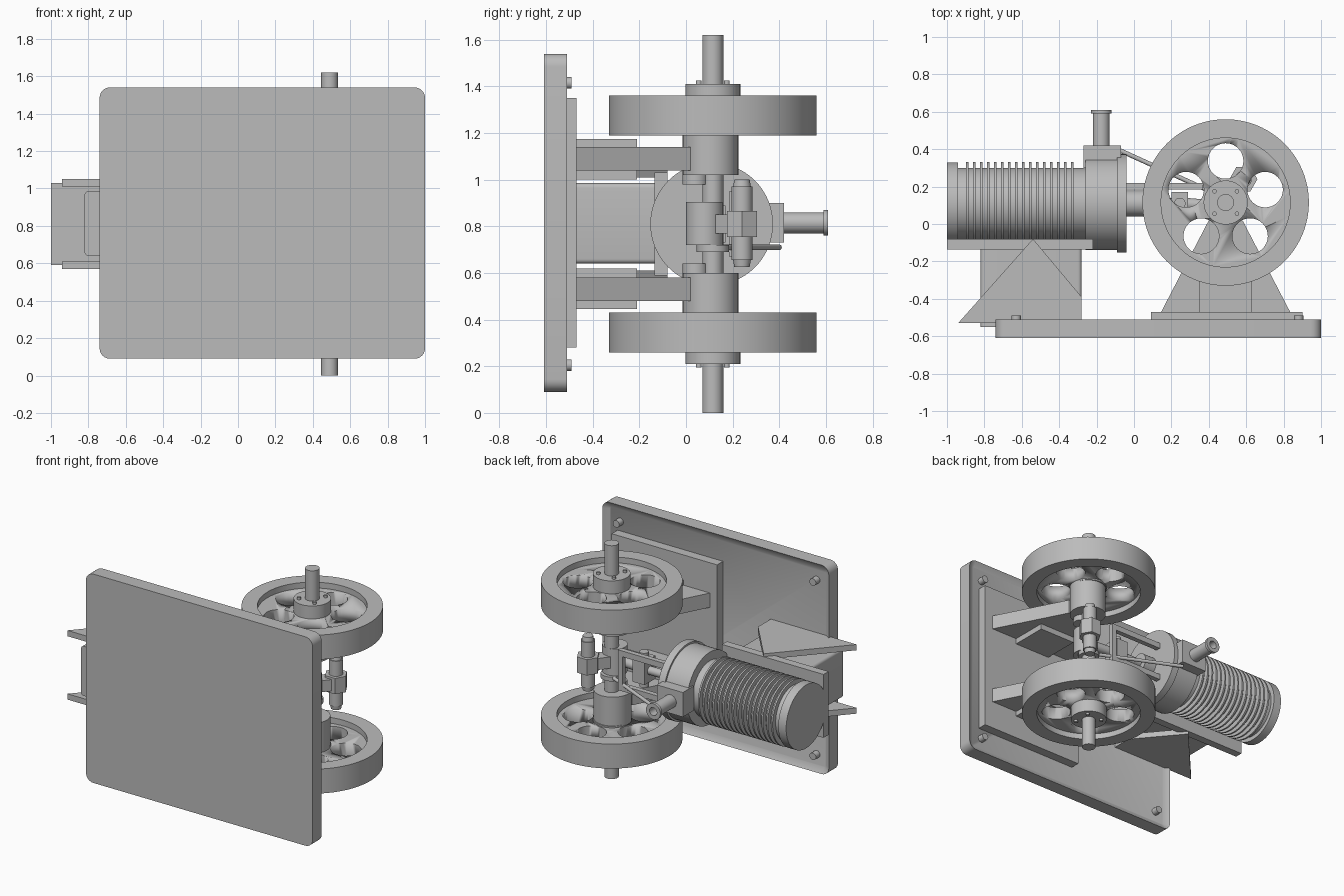
import bpy, bmesh, math
from mathutils import Vector

if "Cube" in bpy.data.objects:
    bpy.data.objects.remove(bpy.data.objects["Cube"])

grey = bpy.data.materials.new("cast_grey")
grey.use_nodes = True
GREY = (0.5, 0.5, 0.5, 1)
grey.diffuse_color = GREY
grey.node_tree.nodes["Principled BSDF"].inputs["Base Color"].default_value = GREY

MID = 0.81           # height of the mirror plane
SX, SY = 0.49, 0.115  # crankshaft axis
CY = 0.11            # cylinder axis


def finish(name, bm):
    bmesh.ops.recalc_face_normals(bm, faces=bm.faces)
    mesh = bpy.data.meshes.new(name)
    bm.to_mesh(mesh)
    bm.free()
    ob = bpy.data.objects.new(name, mesh)
    bpy.context.collection.objects.link(ob)
    mesh.materials.append(grey)
    bpy.ops.object.select_all(action='DESELECT')
    ob.select_set(True)
    bpy.context.view_layer.objects.active = ob
    bpy.ops.object.shade_smooth_by_angle(angle=math.radians(35))
    return ob


def box_mesh(lo, hi):
    bm = bmesh.new()
    bmesh.ops.create_cube(bm, size=1)
    for v in bm.verts:
        v.co = [(a + b) / 2 + c * (b - a) for a, b, c in zip(lo, hi, v.co)]
    return bm


def box(name, lo, hi, round_y=0):
    bm = box_mesh(lo, hi)
    if round_y:
        edges = [e for e in bm.edges if abs(e.verts[0].co.y - e.verts[1].co.y) > 1e-4]
        bmesh.ops.bevel(bm, geom=edges, offset=round_y, segments=5, profile=0.5, affect='EDGES')
    return finish(name, bm)


def prism(name, pts, z0, z1):
    bm = bmesh.new()
    face = bm.faces.new([bm.verts.new((x, y, z0)) for x, y in pts])
    ext = bmesh.ops.extrude_face_region(bm, geom=[face])
    verts = [g for g in ext["geom"] if isinstance(g, bmesh.types.BMVert)]
    bmesh.ops.translate(bm, verts=verts, vec=(0, 0, z1 - z0))
    return finish(name, bm)


def lathe(name, origin, axis, profile, closed=False, n=64):
    """Turn (radius, distance) points about an axis."""
    bm = bmesh.new()
    q = Vector((0, 0, 1)).rotation_difference(Vector(axis))
    rings = []
    for r, d in profile:
        rings.append([bm.verts.new(Vector(origin) + q @ Vector(
            (r * math.cos(i * math.tau / n), r * math.sin(i * math.tau / n), d))) for i in range(n)])
    pairs = list(zip(rings, rings[1:]))
    if closed:
        pairs.append((rings[-1], rings[0]))
    else:
        bm.faces.new(rings[0])
        bm.faces.new(rings[-1])
    for a, b in pairs:
        for i in range(n):
            j = (i + 1) % n
            bm.faces.new((a[i], a[j], b[j], b[i]))
    return finish(name, bm)


def rod(name, a, b, r, n=32):
    d = Vector(b) - Vector(a)
    return lathe(name, a, d.normalized(), [(r, 0), (r, d.length)], n=n)


# Base tray with a shallow recess behind its rim
bm = box_mesh((-0.74, -0.61, 0.09), (1, -0.51, 1.54))
edges = [e for e in bm.edges if abs(e.verts[0].co.y - e.verts[1].co.y) > 0.05]
bmesh.ops.bevel(bm, geom=edges, offset=0.055, segments=6, profile=0.5, affect='EDGES')
bm.normal_update()
top = max(bm.faces, key=lambda f: f.calc_center_median().y)
bmesh.ops.inset_region(bm, faces=[top], thickness=0.04)
bmesh.ops.translate(bm, verts=top.verts, vec=(0, -0.025, 0))
finish("base_plate", bm)
for x in (-0.63, 0.88):
    for z in (0.205, 1.415):
        rod("base_bolt", (x, -0.56, z), (x, -0.49, z), 0.025, 16)
box("bearing_plate", (0.09, -0.55, 0.28), (0.90, -0.47, 1.35))

# Cylinder stand
box("cylinder_stand", (-0.82, -0.55, 0.64), (-0.28, -0.13, 0.985), 0.02)
box("cylinder_shelf", (-1, -0.135, 0.59), (-0.22, -0.08, 1.03))

# Finned cylinder, one turned profile
profile = [(0.22, 0), (0.22, 0.06), (0.19, 0.06)]
for i in range(16):
    x = 0.102 + i * 0.0375
    profile += [(0.19, x), (0.222, x), (0.222, x + 0.012), (0.19, x + 0.012)]
profile += [(0.19, 0.74), (0.25, 0.74), (0.25, 0.91), (0.263, 0.91), (0.263, 0.96)]
lathe("finned_cylinder", (-1, CY, MID), (1, 0, 0), profile)

# Steam chest and open inlet pipe
box("steam_chest", (-0.27, 0.3, 0.73), (-0.07, 0.42, 0.9))
lathe("inlet_pipe", (-0.175, 0.40, MID + 0.005), (0, 1, 0),
      [(0.028, 0), (0.045, 0), (0.045, 0.19), (0.055, 0.19), (0.055, 0.21), (0.028, 0.21)], True, 32)

# Piston rod, guides and crosshead
rod("rod_gland", (-0.05, CY, MID), (0.05, CY, MID), 0.07)
rod("piston_rod", (0, CY, MID), (0.24, CY, MID), 0.028)
box("crosshead", (0.2, 0.05, 0.73), (0.29, 0.17, 0.89))
rod("crosshead_pin", (0.245, CY, 0.69), (0.245, CY, 0.93), 0.03)
box("guide_end_bar", (0.335, 0.185, 0.69), (0.37, 0.22, 0.93))
rod("connecting_rod", (0.25, CY, MID), (SX, 0.09, MID), 0.032)

# Crankshaft
rod("crankshaft", (SX, SY, 0), (SX, SY, 1.62), 0.045)
rod("big_end", (SX, 0.08, 0.72), (SX, 0.08, 0.905), 0.08)
rod("eccentric", (SX, SY, 0.69), (SX, SY, 0.72), 0.07)
rod("valve_rod", (-0.09, 0.4, 0.71), (0.44, 0.16, 0.71), 0.012, 16)

# Crank pin with bushing blocks
PX, PY = 0.585, 0.24
lathe("crank_pin", (PX, PY, 0.625), (0, 0, 1),
      [(0.033, 0), (0.038, 0.03), (0.045, 0.03), (0.045, 0.345), (0.038, 0.345), (0.033, 0.375)], n=32)
rod("pin_block", (PX, PY, 0.755), (PX, PY, 0.865), 0.075, 6)
prism("pin_arm", [(SX - 0.03, SY + 0.03), (SX + 0.03, SY - 0.03), (PX + 0.04, PY - 0.03),
                  (PX - 0.03, PY + 0.03)], 0.77, 0.85)

# Parts mirrored about the middle
for s in (-1, 1):
    def z(d):
        return MID + s * d

    prism("stand_gusset", [(-0.94, -0.53), (-0.28, -0.53), (-0.28, -0.39), (-0.54, -0.08)], z(0.2), z(0.24))
    lo, hi = sorted((z(0.10), z(0.14)))
    box("guide_bar", (-0.05, 0.185, lo), (0.37, 0.22, hi))

    # Bearing pedestal
    prism("pedestal_web", [(0.14, -0.48), (0.84, -0.48), (0.58, 0.02), (0.40, 0.02)], z(0.23), z(0.33))
    lo, hi = sorted((z(0.19), z(0.365)))
    box("pedestal_block", (0.35, -0.48, lo), (0.63, -0.21, hi))
    rod("bearing_housing", (SX, SY - 0.01, z(0.21)), (SX, SY - 0.01, z(0.42)), 0.12)
    rod("bearing_step", (SX, 0.04, z(0.17)), (SX, 0.04, z(0.24)), 0.055)

    # Flywheel: rim, pierced web, hub and bolts
    axis = (0, 0, s)
    lathe("flywheel_rim", (SX, SY, z(0.38)), axis,
          [(0.345, 0), (0.445, 0), (0.445, 0.17), (0.345, 0.17)], True, 96)
    web = rod("flywheel_web", (SX, SY, z(0.42)), (SX, SY, z(0.51)), 0.35, 64)
    for i in range(5):
        a = math.pi / 2 + i * math.tau / 5
        x, y = SX + 0.222 * math.cos(a), SY + 0.222 * math.sin(a)
        cutter = rod("hole_cutter", (x, y, z(0.3)), (x, y, z(0.6)), 0.095)
        cutter.hide_render = True
        mod = web.modifiers.new("hole", 'BOOLEAN')
        mod.operation, mod.solver, mod.object = 'DIFFERENCE', 'EXACT', cutter
        bpy.context.view_layer.objects.active = web
        bpy.ops.object.modifier_apply(modifier=mod.name)
        bpy.data.objects.remove(cutter)
    rod("flywheel_hub", (SX, SY, z(0.41)), (SX, SY, z(0.6)), 0.118)
    for i in range(4):
        a = math.pi / 4 + i * math.pi / 2
        x, y = SX + 0.085 * math.cos(a), SY + 0.085 * math.sin(a)
        rod("hub_bolt", (x, y, z(0.58)), (x, y, z(0.615)), 0.012, 12)
